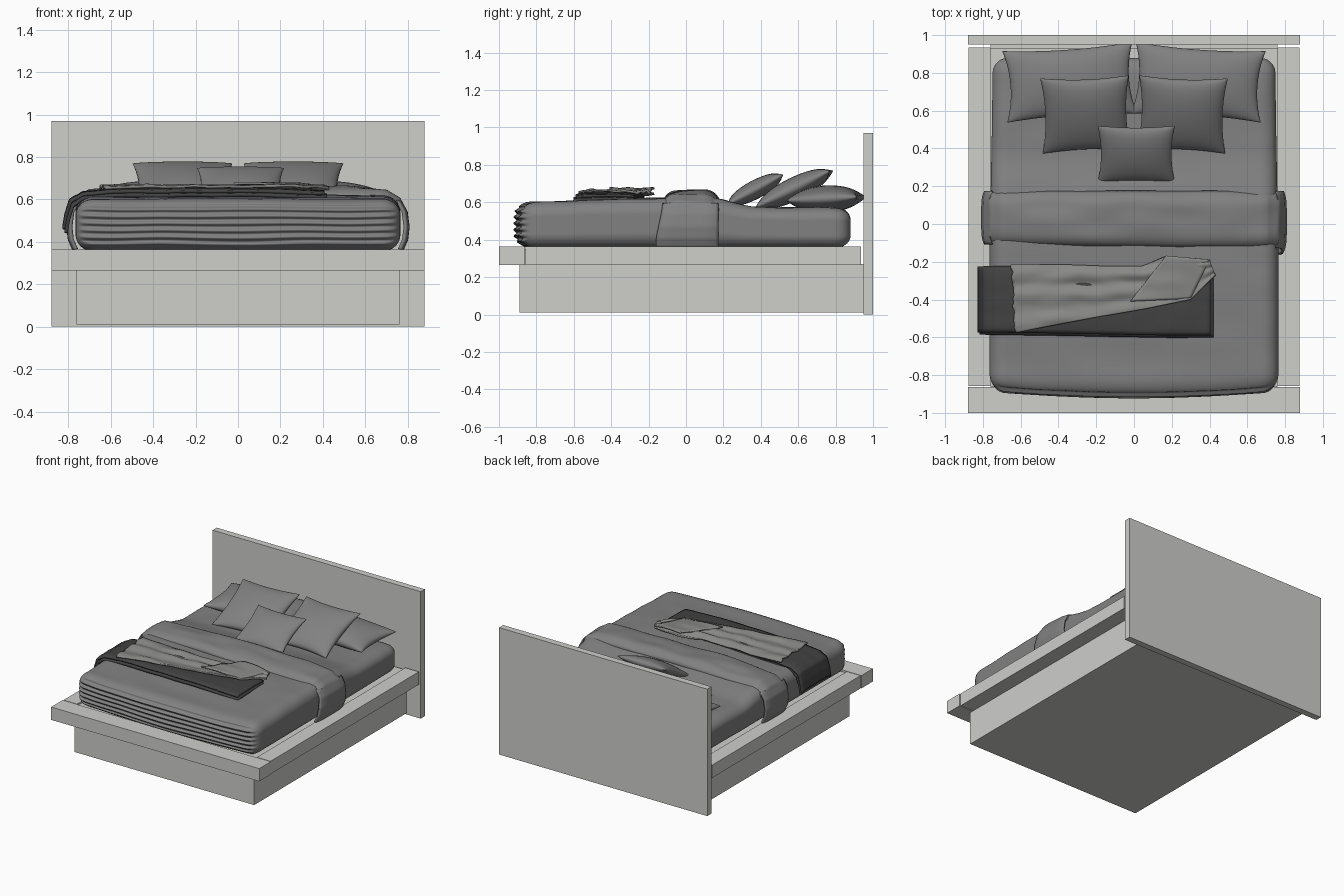
import bpy, bmesh, math
from math import sin, cos, pi, radians
from mathutils import Vector, noise

old = bpy.data.objects.get("Cube")
if old:
    bpy.data.objects.remove(old)


def material(name, r, g, b):
    m = bpy.data.materials.new(name)
    m.use_nodes = True
    m.diffuse_color = (r, g, b, 1)
    m.node_tree.nodes["Principled BSDF"].inputs["Base Color"].default_value = (r, g, b, 1)
    return m


FRAME = material("pale frame", 0.62, 0.62, 0.6)
FABRIC = material("grey fabric", 0.22, 0.22, 0.22)
THROW = material("light throw fabric", 0.25, 0.25, 0.245)
DARK = material("charcoal fabric", 0.055, 0.055, 0.055)


def finish(name, bm, mat, smooth=None):
    bmesh.ops.recalc_face_normals(bm, faces=bm.faces)
    mesh = bpy.data.meshes.new(name)
    bm.to_mesh(mesh)
    bm.free()
    mesh.materials.append(mat)
    ob = bpy.data.objects.new(name, mesh)
    bpy.context.collection.objects.link(ob)
    if smooth:
        bpy.ops.object.select_all(action="DESELECT")
        ob.select_set(True)
        bpy.context.view_layer.objects.active = ob
        bpy.ops.object.shade_smooth_by_angle(angle=radians(smooth))
    return ob


def box(name, x, y, z):
    bm = bmesh.new()
    bmesh.ops.create_cube(bm, size=1)
    for v in bm.verts:
        for i, (a, b) in enumerate((x, y, z)):
            v.co[i] = a if v.co[i] < 0 else b
    return finish(name, bm, FRAME)


def lerp_path(points, t):
    """Point on a polyline, with t from 0 to 1 spread evenly over its segments."""
    s = min(max(t, 0), 1) * (len(points) - 1)
    i = min(int(s), len(points) - 2)
    return Vector(points[i]).lerp(Vector(points[i + 1]), s - i)


def grid(bm, fn, nu, nv):
    rows = [[bm.verts.new(fn(i / nu, j / nv)) for j in range(nv + 1)] for i in range(nu + 1)]
    for i in range(nu):
        for j in range(nv):
            bm.faces.new((rows[i][j], rows[i + 1][j], rows[i + 1][j + 1], rows[i][j + 1]))


def cloth(name, fn, nu, nv, mat, thick):
    bm = bmesh.new()
    grid(bm, fn, nu, nv)
    ob = finish(name, bm, mat, 50)
    mod = ob.modifiers.new("Thickness", "SOLIDIFY")
    mod.thickness = thick
    mod.offset = 0
    return ob


def wrinkle(x, y, scale, amount):
    return amount * noise.noise(Vector((x * scale, y * scale * 2.5, 0.3)))


def step(a, b, t):
    t = min(max((t - a) / (b - a), 0), 1)
    return t * t * (3 - 2 * t)


# Bed frame
box("headboard", (-0.88, 0.88), (0.95, 1.0), (0.0, 0.97))
box("base", (-0.76, 0.76), (-0.89, 0.95), (0.01, 0.27))
box("platform", (-0.76, 0.76), (-0.86, 0.93), (0.27, 0.35))
box("front_rail", (-0.88, 0.88), (-1.0, -0.862), (0.265, 0.363))
for side, s in (("left", 1), ("right", -1)):
    box(side + "_rail", sorted((s * 0.76, s * 0.875)), (-0.857, 0.935), (0.265, 0.363))


# Mattress with a duvet: rounded block, lower at the head, pleated at the foot
def mattress():
    bm = bmesh.new()
    bmesh.ops.create_cube(bm, size=2)
    bmesh.ops.subdivide_edges(bm, edges=bm.edges, cuts=63, use_grid_fill=True)
    half, r = Vector((0.765, 0.88, 0.135)), 0.085
    for v in bm.verts:
        p = Vector([c * h for c, h in zip(v.co, half)])
        core = Vector([max(r - h, min(h - r, c)) for c, h in zip(p, half)])
        p = core + (p - core).normalized() * r
        t = (p.z + half.z) / (2 * half.z)
        top = 0.602 + 0.02 * step(-0.85, -0.1, p.y) - 0.05 * step(0.12, 0.4, p.y)
        top += wrinkle(p.x, p.y, 3, 0.006)
        foot = step(-0.84, -0.875, p.y) if p.y < -0.84 else 0
        z = 0.355 + t * (top - 0.355)
        y = p.y - 0.035 * cos(p.x * 2) * step(-0.6, -0.88, p.y) if p.y < -0.6 else p.y
        y += foot * 0.008 * sin(z * 190 + 1.5 * noise.noise(Vector((p.x * 3, z * 4, 0))))
        x = p.x * (1.0 - 0.02 * step(-0.3, 0.8, p.y))
        v.co = (x, y, z)
    finish("mattress", bm, FABRIC, 60)


mattress()

# Folded band of bedding across the middle
half_arch = [(0.775, 0.365), (0.795, 0.41), (0.802, 0.47), (0.793, 0.54), (0.76, 0.60),
             (0.70, 0.637), (0.5, 0.652), (0.25, 0.657)]
arch = [(-x, z) for x, z in half_arch] + [(0, 0.658)] + half_arch[::-1]


def band(u, v):
    x, z = lerp_path(arch, u)
    drop = step(0.6, 0.37, z) if z > 0.6 else step(0, 1, (0.6 - z) / 0.23)
    y0 = -0.115 - 0.012 * x - 0.035 * drop * (x > 0)
    y = y0 + v * (0.172 - y0)
    if z > 0.6:
        z -= 0.045 * (abs(2 * v - 1) ** 5)
        z += wrinkle(x, y, 4, 0.012)
    else:
        x -= math.copysign(0.015 * abs(2 * v - 1) ** 5, x)
    return (x, y, z)


cloth("bedding_band", band, 96, 20, FABRIC, 0.014)

# Charcoal blanket, two layers that hang over one side
drape = [(-0.815, 0.46), (-0.805, 0.52), (-0.785, 0.585), (-0.73, 0.62), (-0.6, 0.632),
         (-0.3, 0.636), (0.0, 0.636), (0.25, 0.632), (0.42, 0.626)]


def blanket_layer(lift, inset):
    def fn(u, v):
        x, z = lerp_path(drape, u)
        front = -0.585 - 0.015 * step(-0.8, 0.3, x) + inset
        y = front + v * (-0.225 - 0.05 * step(-0.6, 0.4, x) - front)
        out = lift * step(0.64, 0.5, z) if z > 0.64 else lift
        x -= 0.6 * out * (x < -0.76)
        return (x - inset * (x > 0.3), y, z + out + wrinkle(x, y, 6, 0.004) - 0.01 * abs(2 * v - 1) ** 8)
    return fn


cloth("blanket_lower", blanket_layer(-0.008, 0), 56, 16, DARK, 0.016)
cloth("blanket_upper", blanket_layer(0.01, 0.012), 56, 16, DARK, 0.014)

# Light throw lying creased on the blanket
throw_front = [(-0.63, -0.575), (-0.4, -0.53), (-0.15, -0.485), (0.08, -0.445), (0.3, -0.4), (0.43, -0.27)]
throw_back = [(-0.645, -0.215), (-0.4, -0.215), (-0.15, -0.225), (0.04, -0.225), (0.17, -0.17), (0.4, -0.19)]


def throw(u, v):
    a, b = lerp_path(throw_front, u), lerp_path(throw_back, u)
    p = a.lerp(b, v)
    crease = 0.007 * sin(v * 5 * pi + 2.5 * u) * (1 - 0.5 * u)
    z = 0.657 + crease + wrinkle(p.x, p.y, 7, 0.01) - 0.01 * step(0.75, 1, v)
    jag = 0.012 * noise.noise(Vector((v * 14, 1.7, 0))) * step(0.2, 0, u) if u < 0.2 else 0
    return (p.x + jag, p.y, z)


cloth("light_throw", throw, 60, 40, THROW, 0.012)


# Turned-back corner of the throw
def flap(u, v):
    p = Vector((-0.02, -0.41)).lerp(Vector((0.17, -0.168)), v)
    q = Vector((0.3, -0.395)).lerp(Vector((0.4, -0.188)), v)
    p = p.lerp(q, u)
    return (p.x, p.y, 0.672 + 0.006 * sin(u * pi) - 0.012 * u + wrinkle(p.x, p.y, 6, 0.006))


cloth("throw_flap", flap, 16, 16, THROW, 0.01)


# Pillows: puffed cushions with pinched corners
def pillow(name, centre, w, h, puff, tilt, turn):
    bm = bmesh.new()
    for side in (1, -1):
        def fn(a, b):
            u, v = -cos(a * pi), -cos(b * pi)
            thick = puff * (max(0, 1 - u * u) * max(0, 1 - v * v)) ** 0.45
            return (u * w * (1 - 0.09 * (1 - v * v)), v * h * (1 - 0.09 * (1 - u * u)),
                    side * thick)
        grid(bm, fn, 24, 24)
    bmesh.ops.remove_doubles(bm, verts=bm.verts, dist=0.0002)
    ob = finish(name, bm, FABRIC, 70)
    ob.location = centre
    ob.rotation_euler = (radians(tilt), 0, radians(turn))


for side, s in (("left", 1), ("right", -1)):
    pillow(side + "_back_pillow", (s * 0.34, 0.75, 0.618), 0.345, 0.19, 0.072, 3, s * -4)
    pillow(side + "_middle_pillow", (s * 0.255, 0.58, 0.672), 0.235, 0.222, 0.062, 26, s * -2)
pillow("small_front_pillow", (0.012, 0.37, 0.668), 0.205, 0.17, 0.05, 28, 0)
